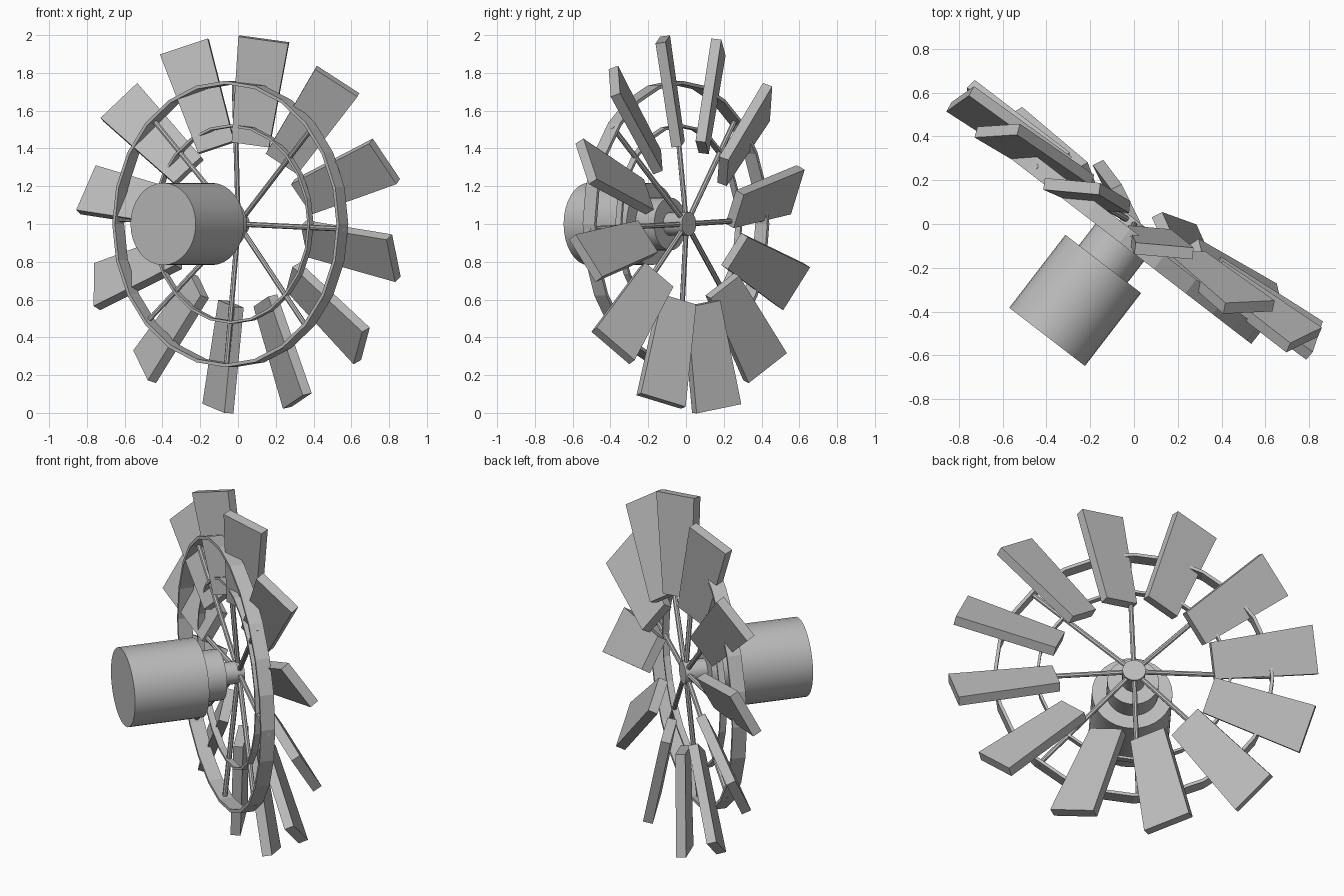
import bpy, bmesh
from math import radians, sin, cos, tau
from mathutils import Matrix, Vector

cube = bpy.data.objects.get("Cube")
if cube:
    bpy.data.objects.remove(cube, do_unlink=True)

grey = bpy.data.materials.new("plain_grey")
grey.use_nodes = True
grey.diffuse_color = (0.5, 0.5, 0.5, 1)
grey.node_tree.nodes["Principled BSDF"].inputs["Base Color"].default_value = (0.5, 0.5, 0.5, 1)

# Wheel frame: local x across the wheel, local y along the shaft to the back
FRAME = Matrix.Translation((0, 0, 1)) @ Matrix.Rotation(radians(-37.6), 4, "Z")


def finish(name, bm, matrix, smooth=False):
    bmesh.ops.recalc_face_normals(bm, faces=bm.faces)
    mesh = bpy.data.meshes.new(name)
    bm.to_mesh(mesh)
    bm.free()
    mesh.materials.append(grey)
    obj = bpy.data.objects.new(name, mesh)
    bpy.context.collection.objects.link(obj)
    obj.matrix_world = FRAME @ matrix
    if smooth:
        bpy.ops.object.select_all(action="DESELECT")
        obj.select_set(True)
        bpy.context.view_layer.objects.active = obj
        bpy.ops.object.shade_smooth_by_angle(angle=radians(35))
    return obj


def rod(name, start, end, radius, sides, smooth=True):
    """Capped cylinder between two points of the wheel frame."""
    start, end = Vector(start), Vector(end)
    bm = bmesh.new()
    bmesh.ops.create_cone(bm, cap_ends=True, segments=sides, radius1=radius,
                          radius2=radius, depth=(end - start).length)
    turn = (end - start).to_track_quat("Z", "Y").to_matrix().to_4x4()
    finish(name, bm, Matrix.Translation((start + end) / 2) @ turn, smooth)


def ring(name, y, outer, thickness, width, sides):
    """Flat-sided band around the shaft."""
    bm = bmesh.new()
    profile = [(outer, -width / 2), (outer, width / 2),
               (outer - thickness, width / 2), (outer - thickness, -width / 2)]
    loops = [[bm.verts.new((r * sin(tau * i / sides), y + d, r * cos(tau * i / sides)))
              for r, d in profile] for i in range(sides)]
    for i, loop in enumerate(loops):
        after = loops[(i + 1) % sides]
        for j in range(4):
            k = (j + 1) % 4
            bm.faces.new((loop[j], loop[k], after[k], after[j]))
    finish(name, bm, Matrix())


# Motor housing, neck, shaft and hub cap
rod("motor_housing", (0, -0.65, 0), (0, -0.23, 0), 0.218, 32)
rod("motor_neck", (0, -0.23, 0), (0, -0.105, 0), 0.14, 32)
rod("shaft", (0, -0.105, 0), (0, -0.01, 0), 0.062, 24)
rod("hub_cap", (0, -0.015, 0), (0, 0.02, 0), 0.063, 24)

# Support rings
ring("outer_ring", -0.067, 0.758, 0.018, 0.08, 24)
ring("inner_ring", -0.048, 0.528, 0.014, 0.036, 24)

# Spokes lean forward from the hub to the outer ring
for i in range(8):
    a = radians(2 + 45 * i)
    rod(f"spoke_{i + 1}", (0.03 * sin(a), 0, 0.03 * cos(a)),
        (0.755 * sin(a), -0.067, 0.755 * cos(a)), 0.014, 8)

# Pitched, tapered blades on a slightly tilted wheel
INNER, OUTER = 0.43, 0.995
tilt = Matrix.Rotation(radians(2.8), 4, "Z") @ Matrix.Rotation(radians(2.8), 4, "X")
for i in range(12):
    bm = bmesh.new()
    bmesh.ops.create_cube(bm, size=1)
    for v in bm.verts:
        tip = v.co.z > 0
        v.co = (v.co.x * (0.268 if tip else 0.2), v.co.y * 0.054, OUTER if tip else INNER)
    spin = Matrix.Rotation(radians(10.5 + 30 * i), 4, "Y")
    pitch = Matrix.Rotation(radians(29), 4, "Z")
    finish(f"blade_{i + 1}", bm, Matrix.Translation((0, 0.025, 0)) @ tilt @ spin @ pitch)
